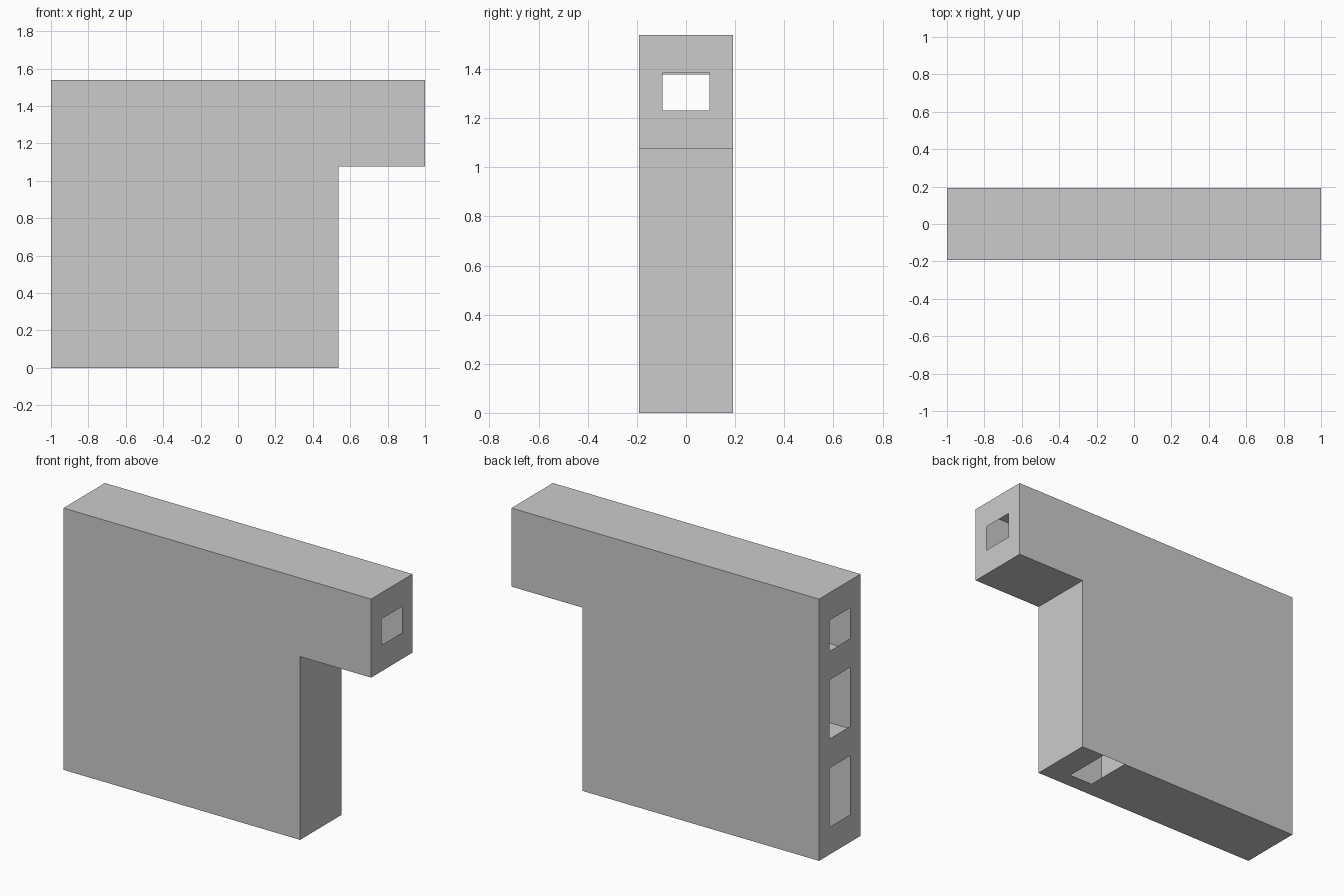
import bpy, bmesh
from mathutils import Vector

if "Cube" in bpy.data.objects:
    bpy.data.objects.remove(bpy.data.objects["Cube"])

U = 2 / 26              # module: the body is 26 x 5 x 20 modules
D = 2.5                 # half depth in modules
H = 1.25                # half width of the openings


def P(x, y, z):
    return Vector(((x - 13) * U, y * U, z * U))


def rect(u0, v0, u1, v1):
    return [(u0, v0), (u1, v0), (u1, v1), (u0, v1)]


def panel(bm, place, outline, holes=()):
    """Flat sheet bounded by an outline, with openings left free."""
    edges = []
    for loop in [outline, *holes]:
        vs = [bm.verts.new(place(*p)) for p in loop]
        edges += [bm.edges.new((a, b)) for a, b in zip(vs, vs[1:] + vs[:1])]
    bmesh.ops.triangle_fill(bm, use_beauty=True, use_dissolve=False, edges=edges)


def finish(bm, name):
    bmesh.ops.remove_doubles(bm, verts=bm.verts[:], dist=1e-4)
    bmesh.ops.recalc_face_normals(bm, faces=bm.faces[:])
    me = bpy.data.meshes.new(name)
    bm.to_mesh(me)
    bm.free()
    ob = bpy.data.objects.new(name, me)
    bpy.context.collection.objects.link(ob)


def at_x(x):
    return lambda y, z: P(x, y, z)


def at_y(y):
    return lambda x, z: P(x, y, z)


def at_z(z):
    return lambda x, y: P(x, y, z)


# Thin outer shell: front and back sheets
bm = bmesh.new()
profile = [(0, 0), (20, 0), (20, 14), (26, 14), (26, 20), (0, 20)]
for y in (-D, D):
    panel(bm, at_y(y), profile)

# Top, overhang underside and leg side
panel(bm, at_z(20), rect(0, -D, 26, D))
panel(bm, at_z(14), rect(20, -D, 26, D))
panel(bm, at_x(20), rect(-D, 0, D, 14))

# Left end with three openings, right end with one
panel(bm, at_x(0), rect(-D, 0, D, 20),
      [rect(-H, a, H, b) for a, b in ((2.1, 6.6), (8.85, 13.35), (15.55, 17.9))])
panel(bm, at_x(26), rect(-D, 14, D, 20), [rect(-H, 16, H, 18)])

# Underside, with an opening that runs out to the back edge
panel(bm, at_z(0), [(0, -D), (20, -D), (20, D), (18, D), (18, -H),
                    (16, -H), (16, D), (0, D)])
finish(bm, "outer_shell")

# Inner partitions: two shelves and the wall beside the vertical shaft
bm = bmesh.new()
for z in (7.95, 14):
    panel(bm, at_z(z), rect(0, -D, 14, D))
panel(bm, at_x(14), rect(-D, 0, D, 14))
finish(bm, "inner_partitions")
